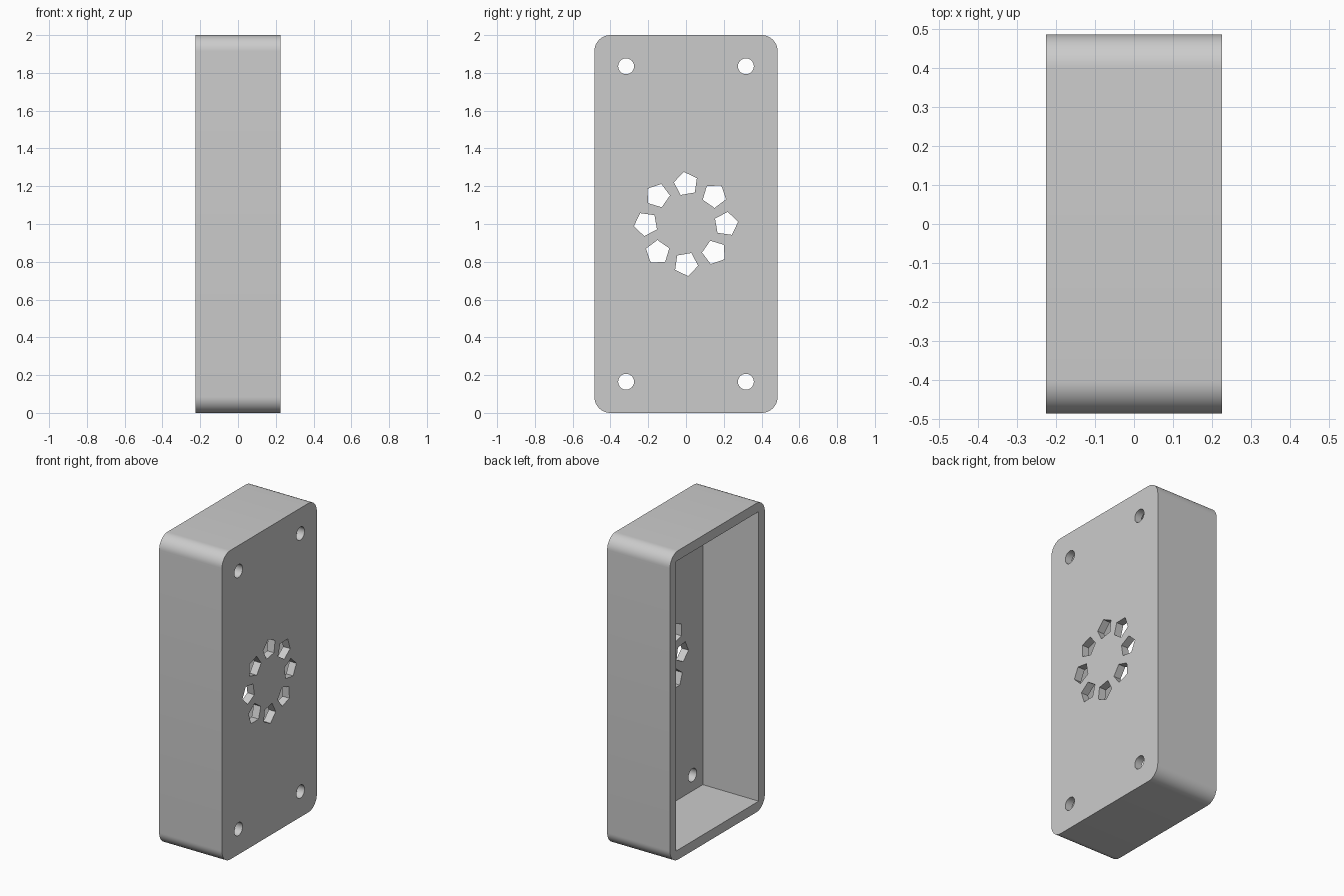
import bpy, bmesh
from math import cos, sin, pi, radians

WIDTH, DEPTH, HEIGHT = 0.45, 0.97, 2.0
WALL, PLATE, CORNER = 0.063, 0.05, 0.085
MID = HEIGHT / 2

if "Cube" in bpy.data.objects:
    bpy.data.objects.remove(bpy.data.objects["Cube"])

grey = bpy.data.materials.new("light grey plastic")
grey.use_nodes = True
colour = (0.6, 0.6, 0.6, 1)
grey.diffuse_color = colour
grey.node_tree.nodes["Principled BSDF"].inputs["Base Color"].default_value = colour


def ring(y, z, radius, sides, turn=0):
    """Regular polygon in the side plane."""
    return [(y + radius * cos(turn + 2 * pi * i / sides),
             z + radius * sin(turn + 2 * pi * i / sides)) for i in range(sides)]


def rounded_outline(half_y, half_z, radius, steps=12):
    """Rounded rectangle, one arc per corner."""
    points = []
    for k, (sy, sz) in enumerate([(1, 1), (-1, 1), (-1, -1), (1, -1)]):
        for i in range(steps + 1):
            a = pi / 2 * (k + i / steps)
            points.append((sy * (half_y - radius) + radius * cos(a),
                           MID + sz * (half_z - radius) + radius * sin(a)))
    return points


def prisms(name, outlines, x0, x1):
    """Extrude side-plane outlines from x0 to x1 as one object."""
    bm = bmesh.new()
    for outline in outlines:
        face = bm.faces.new([bm.verts.new((x0, y, z)) for y, z in outline])
        grown = bmesh.ops.extrude_face_region(bm, geom=[face])["geom"]
        verts = [g for g in grown if isinstance(g, bmesh.types.BMVert)]
        bmesh.ops.translate(bm, verts=verts, vec=(x1 - x0, 0, 0))
    bmesh.ops.recalc_face_normals(bm, faces=bm.faces)
    mesh = bpy.data.meshes.new(name)
    bm.to_mesh(mesh)
    bm.free()
    mesh.materials.append(grey)
    obj = bpy.data.objects.new(name, mesh)
    bpy.context.collection.objects.link(obj)
    return obj


# Rounded case body
case = prisms("case_shell", [rounded_outline(DEPTH / 2, MID, CORNER)], -WIDTH / 2, WIDTH / 2)

# Square-cornered cavity, open on the left
iy, iz = DEPTH / 2 - WALL, MID - WALL
cavity = prisms("cavity_cutter", [[(-iy, MID - iz), (iy, MID - iz), (iy, MID + iz), (-iy, MID + iz)]],
                -WIDTH, WIDTH / 2 - PLATE)

# Four screw holes and a ring of eight pentagonal vents
screws = [ring(sy * 0.317, MID + sz * 0.835, 0.042, 32) for sy in (-1, 1) for sz in (-1, 1)]
vents = []
for i in range(8):
    a = i * pi / 4
    vents.append(ring(0.212 * cos(a), MID + 0.212 * sin(a), 0.065, 5, a + radians(10)))
holes = prisms("hole_cutter", screws + vents, 0.1, WIDTH)

bpy.ops.object.select_all(action="DESELECT")
bpy.context.view_layer.objects.active = case
case.select_set(True)
for cutter in (cavity, holes):
    cutter.hide_render = True
    cut = case.modifiers.new(cutter.name, "BOOLEAN")
    cut.operation, cut.solver, cut.object = "DIFFERENCE", "EXACT", cutter
    bpy.ops.object.modifier_apply(modifier=cut.name)
    bpy.data.objects.remove(cutter)

bpy.ops.object.shade_smooth_by_angle(angle=radians(30))
